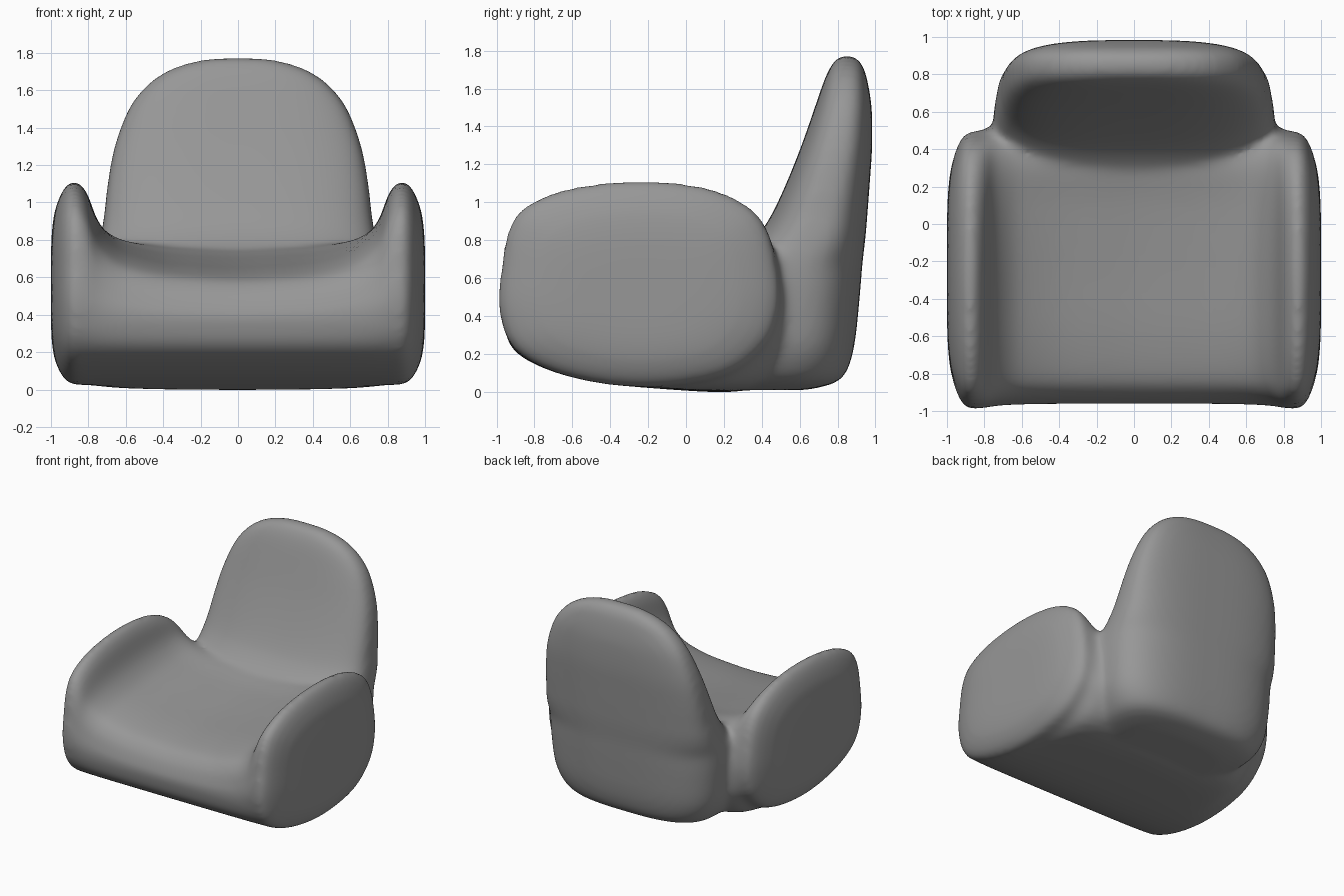
import bpy, bmesh, math
from mathutils import Vector

if "Cube" in bpy.data.objects:
    bpy.data.objects.remove(bpy.data.objects["Cube"])


def spline(pts, steps, closed):
    """Catmull-Rom resampling of a list of vectors."""
    n, out = len(pts), []
    get = (lambda i: pts[i % n]) if closed else (lambda i: pts[max(0, min(n - 1, i))])
    for i in range(n if closed else n - 1):
        a, b, c, d = (get(i + k) for k in (-1, 0, 1, 2))
        for k in range(steps):
            t = k / steps
            out.append(0.5 * (2 * b + (c - a) * t + (2 * a - 5 * b + 4 * c - d) * t * t
                              + (3 * b - a - 3 * c + d) * t ** 3))
    if not closed:
        out.append(pts[-1])
    return out


def loft(name, rings):
    """Skin a list of equal-length rings and cap both ends."""
    bm = bmesh.new()
    vs = [[bm.verts.new(p) for p in r] for r in rings]
    n = len(rings[0])
    for a, b in zip(vs, vs[1:]):
        for i in range(n):
            j = (i + 1) % n
            bm.faces.new((a[i], a[j], b[j], b[i]))
    bm.faces.new(vs[0])
    bm.faces.new(vs[-1])
    bmesh.ops.recalc_face_normals(bm, faces=bm.faces)
    me = bpy.data.meshes.new(name)
    bm.to_mesh(me)
    bm.free()
    ob = bpy.data.objects.new(name, me)
    bpy.context.collection.objects.link(ob)
    return ob


# Side outlines (y, z) of the arm and of the seat, point for point
arm = [(-.985, .43), (-.97, .68), (-.935, .86), (-.85, .98), (-.62, 1.075), (-.25, 1.115),
       (.1, 1.08), (.33, .98), (.43, .85), (.48, .65), (.49, .45), (.42, .25),
       (.2, .085), (-.2, .025), (-.6, .075), (-.89, .21)]
seat = [(-.96, .36), (-.94, .46), (-.90, .53), (-.82, .59), (-.6, .635), (-.25, .67),
        (.1, .71), (.35, .75), (.48, .68), (.55, .5), (.56, .35), (.54, .2),
        (.35, .012), (-.15, .016), (-.6, .075), (-.89, .2)]
arm = spline([Vector(p) for p in arm], 4, True)
seat = spline([Vector(p) for p in seat], 4, True)
centre = Vector((-.25, .52))

# Arms and seat: stations across x as (x, outline scale, arm-to-seat blend)
half = [(1.0, .3, 0), (.997, .5, 0), (.986, .68, 0), (.967, .80, 0), (.942, .90, 0),
        (.912, .97, 0), (.88, 1, 0), (.84, 1, .04), (.80, 1, .18), (.77, 1, .38),
        (.74, 1, .53), (.70, 1, .65), (.64, 1, .77), (.56, 1, .85), (.4, 1, .94), (.2, 1, .98)]
stations = half + [(0, 1, 1)] + [(-x, s, t) for x, s, t in reversed(half)]
rings = []
for x, s, t in spline([Vector(p) for p in stations], 2, False):
    ring = [centre + (a.lerp(b, t) - centre) * s for a, b in zip(arm, seat)]
    rings.append([(x, p.x, p.y) for p in ring])
chair = loft("armchair_body", rings)

# Backrest: stations up z as (z, half width, front y, rear y)
levels = [(.008, .42, .1, .63), (.04, .56, .1, .77), (.1, .65, .1, .845), (.25, .725, .1, .89),
          (.5, .75, .1, .917), (.66, .75, .12, .93), (.75, .74, .29, .94), (.84, .73, .39, .95),
          (.94, .715, .455, .958),
          (1.1, .697, .53, .97), (1.3, .66, .61, .983), (1.5, .585, .68, .98),
          (1.63, .485, .725, .96), (1.71, .365, .76, .938), (1.757, .22, .795, .905),
          (1.775, .07, .83, .87)]
rings = []
for z, w, f, r in spline([Vector(p) for p in levels], 3, False):
    ring = []
    for k in range(64):
        a = 2 * math.pi * (k + .5) / 64
        c, s = math.cos(a), math.sin(a)
        e = 2 / 3
        ring.append((w * math.copysign(abs(c) ** e, c),
                     (f + r) / 2 + (r - f) / 2 * math.copysign(abs(s) ** e, s), z))
    rings.append(ring)
back = loft("backrest", rings)

# Fuse into one soft upholstered skin
bpy.context.view_layer.objects.active = chair
chair.select_set(True)
m = chair.modifiers.new("join", 'BOOLEAN')
m.operation = 'UNION'
m.solver = 'EXACT'
m.object = back
bpy.ops.object.modifier_apply(modifier=m.name)
bpy.data.objects.remove(back)
m = chair.modifiers.new("skin", 'REMESH')
m.mode = 'VOXEL'
m.voxel_size = .02
m.use_smooth_shade = True
m = chair.modifiers.new("soften", 'SMOOTH')
m.factor = .5
m.iterations = 20

# Dark grey upholstery
mat = bpy.data.materials.new("dark_grey_fabric")
mat.diffuse_color = (.31, .31, .31, 1)
mat.use_nodes = True
mat.node_tree.nodes["Principled BSDF"].inputs["Base Color"].default_value = mat.diffuse_color
chair.data.materials.clear()
chair.data.materials.append(mat)
